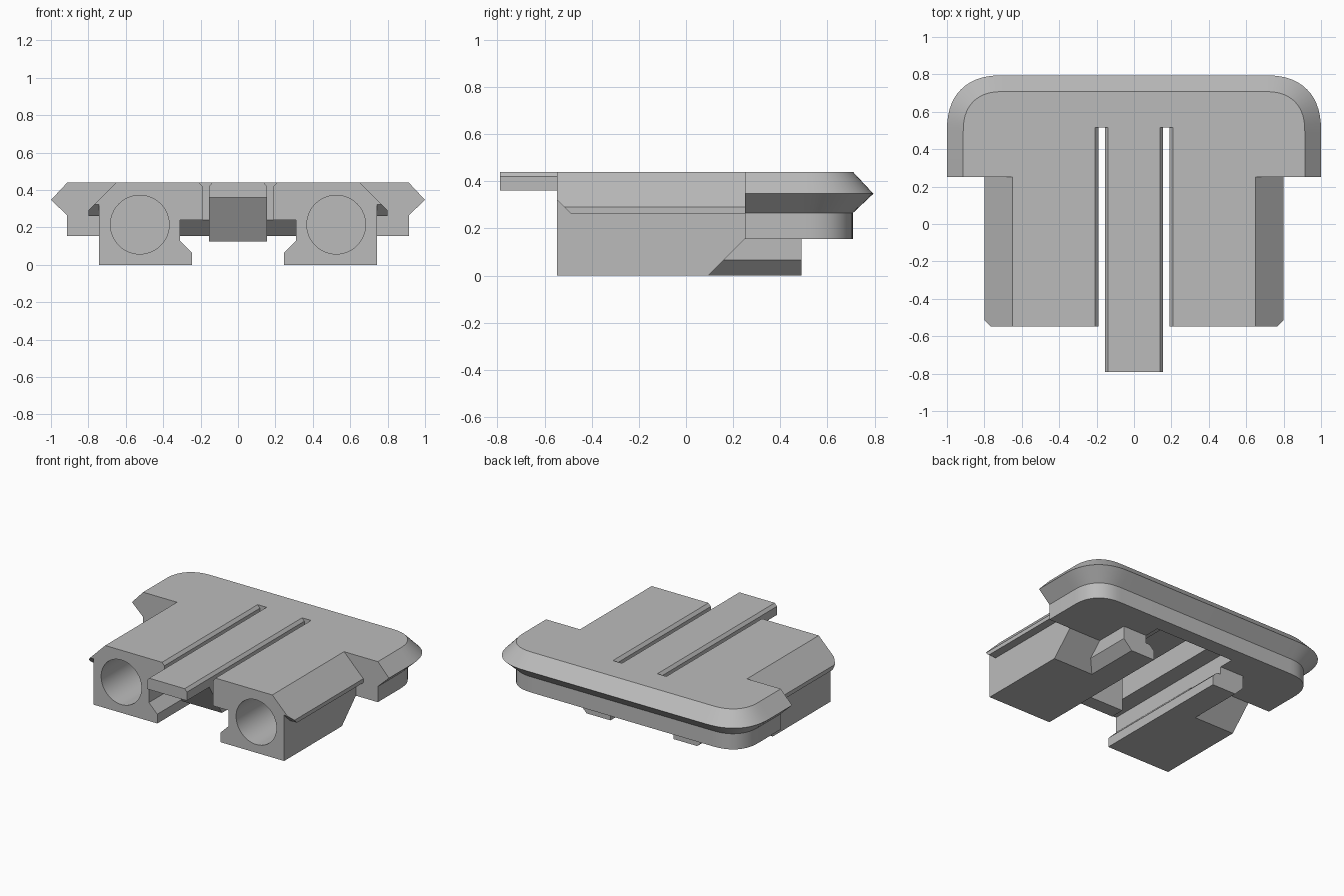
import bpy, bmesh, math

if "Cube" in bpy.data.objects:
    bpy.data.objects.remove(bpy.data.objects["Cube"])

grey = bpy.data.materials.new("plain grey")
grey.use_nodes = True
grey.diffuse_color = (0.5, 0.5, 0.5, 1)
grey.node_tree.nodes["Principled BSDF"].inputs["Base Color"].default_value = (0.5, 0.5, 0.5, 1)


def loft(name, rings):
    """Closed solid through rings of matching points."""
    bm = bmesh.new()
    loops = [[bm.verts.new(p) for p in ring] for ring in rings]
    count = len(loops[0])
    for a, b in zip(loops, loops[1:]):
        for i in range(count):
            j = (i + 1) % count
            bm.faces.new((a[i], a[j], b[j], b[i]))
    bm.faces.new(loops[0][::-1])
    bm.faces.new(loops[-1])
    bmesh.ops.recalc_face_normals(bm, faces=bm.faces)
    mesh = bpy.data.meshes.new(name)
    bm.to_mesh(mesh)
    bm.free()
    mesh.materials.append(grey)
    obj = bpy.data.objects.new(name, mesh)
    bpy.context.collection.objects.link(obj)
    return obj


def along_y(name, profile, start, end):
    return loft(name, [[(x, y, z) for x, z in profile] for y in (start, end)])


def along_x(name, profile, start, end):
    return loft(name, [[(x, y, z) for y, z in profile] for x in (start, end)])


def combine(target, other, operation):
    """Apply a boolean and discard the second solid."""
    mod = target.modifiers.new("join", "BOOLEAN")
    mod.operation = operation
    mod.solver = "EXACT"
    mod.object = other
    bpy.context.view_layer.objects.active = target
    bpy.ops.object.modifier_apply(modifier=mod.name)
    bpy.data.objects.remove(other)


def cap_outline(inset, z):
    """Flat front edge, softly squared rear corners."""
    radius, power, steps = 0.3 - inset, 2 / 2.4, 14
    half = []
    for i in range(steps + 1):
        t = math.pi / 2 * i / steps
        half.append((0.7 + radius * max(0, math.cos(t)) ** power,
                     0.495 + radius * math.sin(t) ** power, z))
    half.insert(0, (1 - inset, 0.25, z))
    return half + [(-x, y, z) for x, y, z in reversed(half)]


# Rounded cap with a pointed rim
body = loft("body", [cap_outline(0.087, 0.155), cap_outline(0.087, 0.265),
                     cap_outline(0, 0.347), cap_outline(0.087, 0.44)])

# Side blocks, mirrored
block_profile = [(0.15, 0.44), (0.65, 0.44), (0.8, 0.29), (0.8, 0.262), (0.742, 0.262),
                 (0.742, 0), (0.245, 0), (0.245, 0.065), (0.31, 0.13), (0.31, 0.24),
                 (0.15, 0.24)]
foot_profile = [(0.245, 0), (0.43, 0), (0.495, 0.065), (0.495, 0.2), (0.31, 0.2),
                (0.31, 0.13), (0.245, 0.065)]
for side in (1, -1):
    def flip(profile):
        return [(side * x, z) for x, z in profile]

    block = along_y("block", flip(block_profile), -0.547, 0.4)
    # Sloped rear underside
    combine(block, along_x("rear_cutter", [(0.085, -0.01), (0.25, 0.155), (0.6, 0.155),
                                           (0.6, -0.01)], -1, 1), "DIFFERENCE")
    # Slanted start of the side lip
    ends = sorted((side * 0.742, side * 0.9))
    combine(block, along_x("lip_cutter", [(-0.6, 0.25), (-0.475, 0.25), (-0.6, 0.375)],
                           *ends), "DIFFERENCE")
    # Foot under the cap
    combine(block, along_y("foot", flip(foot_profile), 0, 0.49), "UNION")
    # Round blind bore
    circle = [(side * 0.525 + 0.157 * math.cos(math.tau * i / 48),
               0.215 + 0.157 * math.sin(math.tau * i / 48)) for i in range(48)]
    combine(block, along_y("bore_cutter", circle, -0.7, 0.08), "DIFFERENCE")
    combine(body, block, "UNION")

# Channel below the middle, ending in a slope
combine(body, along_x("channel_cutter", [(0.2, 0.1), (0.2, 0.24), (0.515, 0.24),
                                         (0.6, 0.155), (0.655, 0.1)], -0.31, 0.31),
        "DIFFERENCE")

# Opening for the tongue, with bevelled top edges
opening = [(0.19, 0.1), (0.19, 0.42), (0.208, 0.44), (0.208, 0.5)]
opening += [(-x, z) for x, z in reversed(opening)]
combine(body, along_y("opening_cutter", opening, -0.7, 0.515), "DIFFERENCE")

# Springy tongue with a wedge-shaped catch
half = [(0.155, 0.36), (0.155, 0.42), (0.138, 0.44)]
tongue = along_y("tongue", half + [(-x, z) for x, z in reversed(half)], -0.79, 0.6)
catch = along_x("catch", [(-0.54, 0.36), (-0.4, 0.125), (-0.3, 0.125), (-0.3, 0.4),
                          (-0.54, 0.4)], -0.155, 0.155)
combine(tongue, catch, "UNION")
combine(body, tongue, "UNION")

# Smooth round surfaces, crisp edges
bpy.ops.object.select_all(action="DESELECT")
body.name = "clip_body"
body.select_set(True)
bpy.context.view_layer.objects.active = body
bpy.ops.object.shade_smooth_by_angle(angle=math.radians(25))
